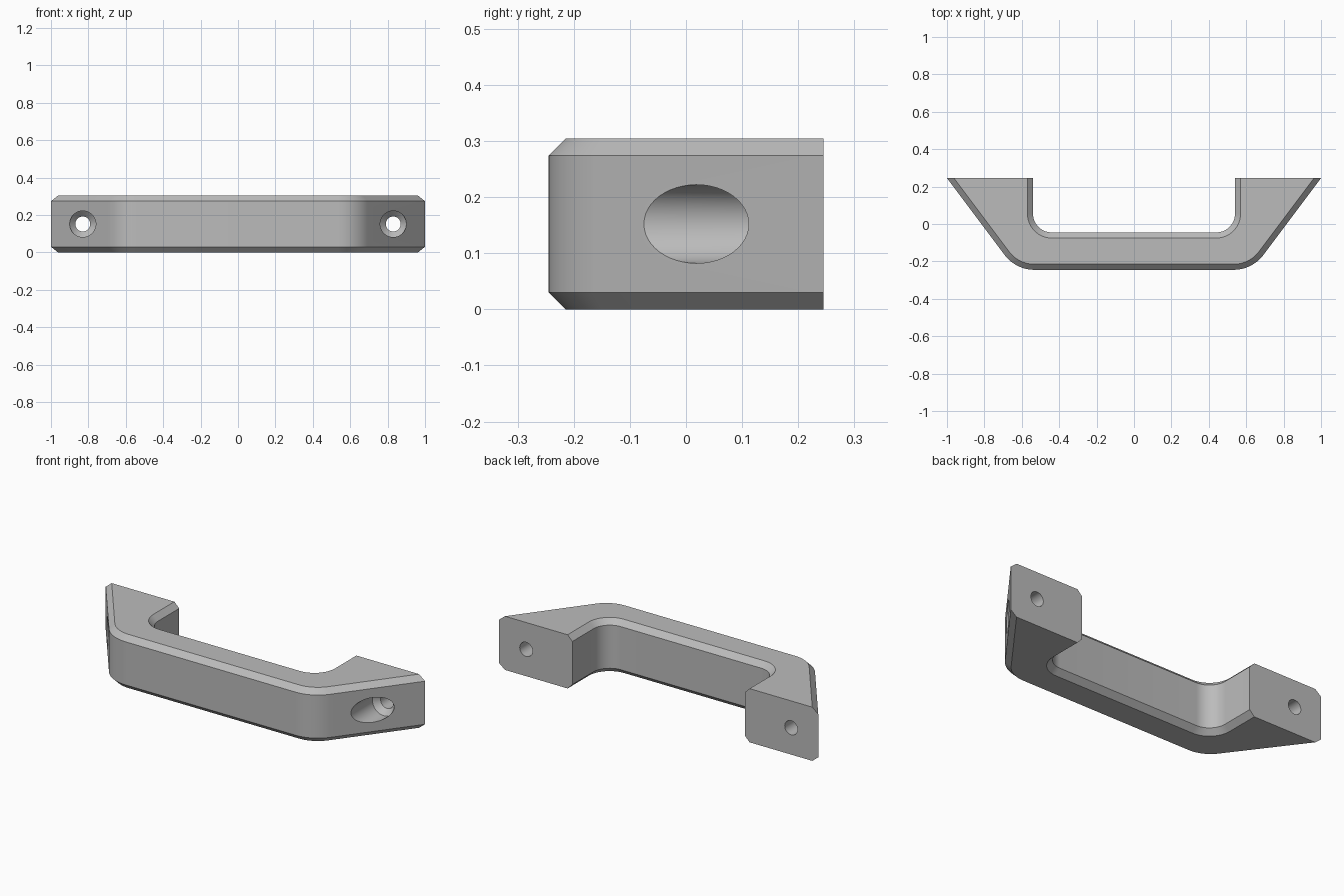
import bpy, bmesh
from math import radians, cos, sin, tau

if "Cube" in bpy.data.objects:
    bpy.data.objects.remove(bpy.data.objects["Cube"])

HEIGHT, CHAMFER, BACK = 0.304, 0.03, 0.245

grey = bpy.data.materials.new("satin grey")
grey.use_nodes = True
colour = (0.5, 0.5, 0.5, 1)
grey.diffuse_color = colour
grey.node_tree.nodes["Principled BSDF"].inputs["Base Color"].default_value = colour


def arc(cx, cy, r, start, end, steps):
    angles = [radians(start + (end - start) * i / steps) for i in range(steps + 1)]
    return [(cx + r * cos(a), cy + r * sin(a)) for a in angles]


def outline(inset):
    """Handle outline seen from above, shrunk inwards by the inset."""
    half = arc(0.5325, -0.045, 0.2 - inset, -90, -36.87, 12)
    half += [(1 - inset / 0.8, BACK), (0.54 + inset, BACK)]
    half += arc(0.44, 0.055, 0.1 + inset, 0, -90, 14)
    return half + [(-x, y) for x, y in reversed(half)]


def make_object(name, bm):
    bmesh.ops.recalc_face_normals(bm, faces=bm.faces)
    mesh = bpy.data.meshes.new(name)
    bm.to_mesh(mesh)
    bm.free()
    mesh.materials.append(grey)
    obj = bpy.data.objects.new(name, mesh)
    bpy.context.collection.objects.link(obj)
    return obj


def loft(bm, rings):
    """Skin a stack of closed rings and cap both ends."""
    loops = [[bm.verts.new(p) for p in ring] for ring in rings]
    for a, b in zip(loops, loops[1:]):
        for i in range(len(a)):
            j = (i + 1) % len(a)
            bm.faces.new((a[i], a[j], b[j], b[i]))
    bm.faces.new(loops[0][::-1])
    bm.faces.new(loops[-1])


# Handle body: bevelled along the sides, square at the mounting faces
bm = bmesh.new()
levels = [(0, CHAMFER), (CHAMFER, 0), (HEIGHT - CHAMFER, 0), (HEIGHT, CHAMFER)]
loft(bm, [[(x, y, z) for x, y in outline(d)] for z, d in levels])
handle = make_object("pull_handle", bm)

# Screw holes: wide bore, countersunk seat, narrow through hole
bm = bmesh.new()
bore = [(-0.4, 0.07), (0.117, 0.07), (0.147, 0.04), (0.4, 0.04)]
for side in (-1, 1):
    loft(bm, [[(side * 0.83 + r * cos(tau * i / 48), y, HEIGHT / 2 + r * sin(tau * i / 48))
               for i in range(48)] for y, r in bore])
cutter = make_object("screw_hole_cutter", bm)
cutter.hide_render = True

cut = handle.modifiers.new("screw holes", 'BOOLEAN')
cut.operation = 'DIFFERENCE'
cut.solver = 'EXACT'
cut.object = cutter
bpy.ops.object.select_all(action='DESELECT')
handle.select_set(True)
bpy.context.view_layer.objects.active = handle
bpy.ops.object.modifier_apply(modifier=cut.name)
bpy.data.objects.remove(cutter)
bpy.ops.object.shade_smooth_by_angle(angle=radians(30))
